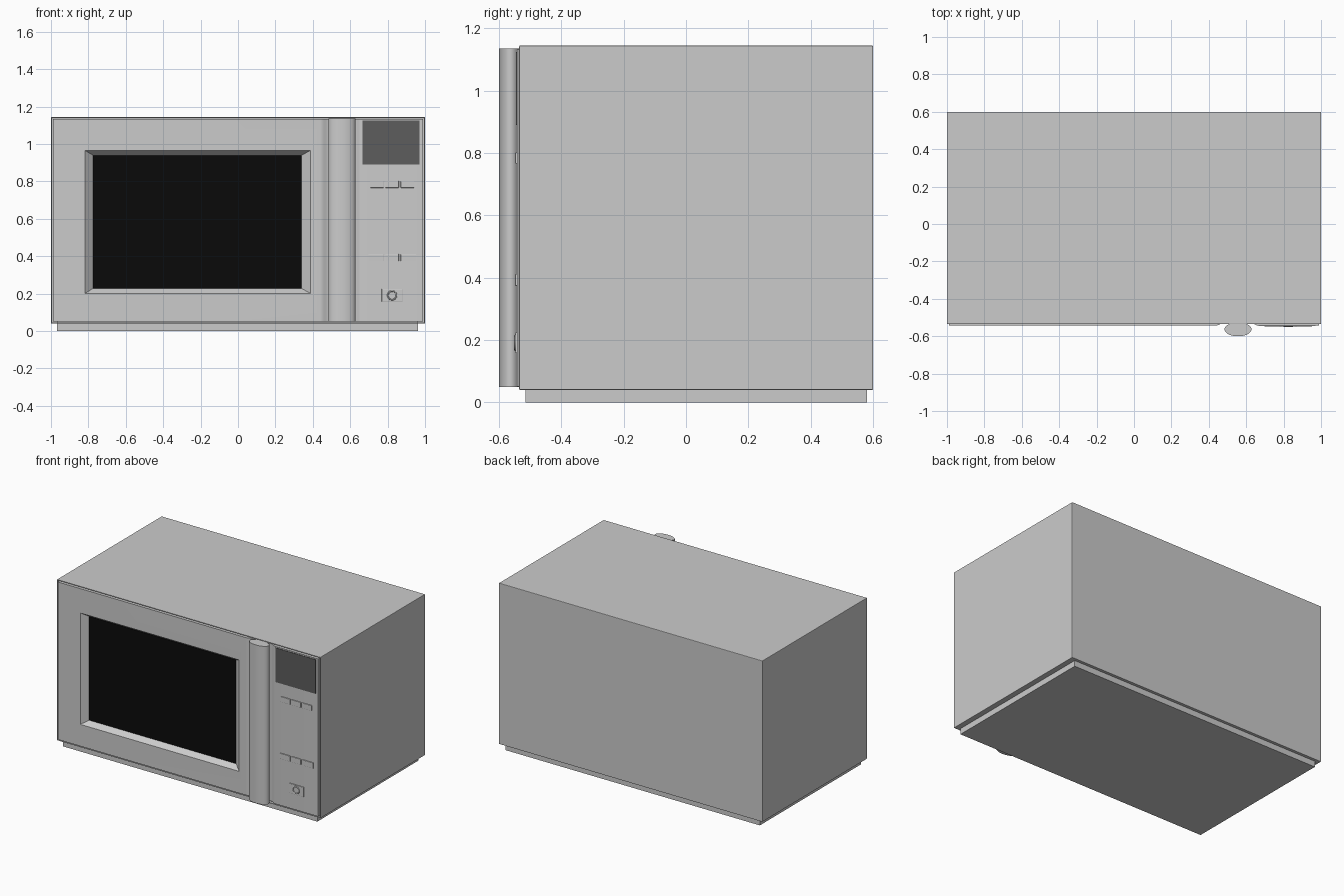
import bpy, bmesh, math

if "Cube" in bpy.data.objects:
    bpy.data.objects.remove(bpy.data.objects["Cube"])


def finish(name, bm, mat=None, bevel=0.0, smooth=False):
    bmesh.ops.recalc_face_normals(bm, faces=bm.faces[:])
    me = bpy.data.meshes.new(name)
    bm.to_mesh(me)
    bm.free()
    ob = bpy.data.objects.new(name, me)
    bpy.context.collection.objects.link(ob)
    if mat:
        me.materials.append(mat)
    if bevel:
        mod = ob.modifiers.new("bevel", 'BEVEL')
        mod.width, mod.segments, mod.limit_method = bevel, 2, 'ANGLE'
    if smooth:
        bpy.context.view_layer.objects.active = ob
        ob.select_set(True)
        bpy.ops.object.shade_smooth_by_angle(angle=math.radians(35))
        ob.select_set(False)
    return ob


def box_bm(x0, x1, y0, y1, z0, z1):
    bm = bmesh.new()
    bmesh.ops.create_cube(bm, size=1)
    for v in bm.verts:
        v.co = (x1 if v.co.x > 0 else x0, y1 if v.co.y > 0 else y0, z1 if v.co.z > 0 else z0)
    return bm


def box(name, *dims, **kw):
    return finish(name, box_bm(*dims), **kw)


def column(name, pts, z0, z1, **kw):
    """Extrude a plan (x, y) outline upwards."""
    bm = bmesh.new()
    face = bm.faces.new([bm.verts.new((x, y, z0)) for x, y in pts])
    ext = bmesh.ops.extrude_face_region(bm, geom=[face])
    for v in ext['geom']:
        if isinstance(v, bmesh.types.BMVert):
            v.co.z = z1
    return finish(name, bm, **kw)


def colour(name, g):
    m = bpy.data.materials.new(name)
    m.diffuse_color = (g, g, g, 1)
    m.use_nodes = True
    m.node_tree.nodes["Principled BSDF"].inputs["Base Color"].default_value = m.diffuse_color
    return m


black = colour("window_black", 0.003)
dark = colour("display_grey", 0.11)

# Cabinet with a shallow pocket in the front for the fascia
bm = box_bm(-1, 1, -0.535, 0.6, 0.04, 1.145)
bm.normal_update()
front = min(bm.faces, key=lambda f: f.calc_center_median().y)
bmesh.ops.inset_region(bm, faces=[front], thickness=0.008)
ext = bmesh.ops.extrude_face_region(bm, geom=[front])
bmesh.ops.translate(bm, verts=[v for v in ext['geom'] if isinstance(v, bmesh.types.BMVert)],
                    vec=(0, 0.055, 0))
bmesh.ops.delete(bm, geom=[front], context='FACES')
finish("cabinet", bm, bevel=0.003)

# Base plinth
box("base", -0.967, 0.963, -0.515, 0.58, 0, 0.05)

# Fascia: door and control panel with a rounded channel behind the handle
F, G, N = -0.542, -0.525, 8
ease = [(i / N, (1 - math.cos(math.pi * i / N)) / 2) for i in range(N + 1)]
plan = [(-0.988, -0.478), (-0.988, F)]
plan += [(0.44 + 0.05 * t, F + (G - F) * s) for t, s in ease]
plan += [(0.62 + 0.04 * t, G + (F - G) * s) for t, s in ease]
plan += [(0.988, F), (0.988, -0.478)]
fascia = column("door_and_panel", plan, 0.052, 1.133)

# Tapered window recess
bm = box_bm(-0.82, 0.39, -0.542, -0.505, 0.20, 0.967)
for v in bm.verts:
    if v.co.y > -0.52:
        v.co.x = -0.775 if v.co.x < 0 else 0.34
        v.co.z = 0.228 if v.co.z < 0.5 else 0.94
    else:
        v.co.y -= 0.002
cutter = finish("window_cutter", bm)
cutter.hide_render = True
cutter.hide_viewport = True
mod = fascia.modifiers.new("window", 'BOOLEAN')
mod.operation, mod.object, mod.solver = 'DIFFERENCE', cutter, 'EXACT'
bpy.context.view_layer.objects.active = fascia
fascia.select_set(True)
bpy.ops.object.modifier_apply(modifier="window")
bpy.ops.object.shade_smooth_by_angle(angle=math.radians(25))
fascia.select_set(False)

# Window glass
box("window_glass", -0.775, 0.34, -0.507, -0.49, 0.228, 0.94, mat=black)

# Oval handle bar
oval = [(0.556 + 0.072 * math.cos(a), -0.563 + 0.037 * math.sin(a))
        for a in (2 * math.pi * i / 48 for i in range(48))]
column("handle", oval, 0.05, 1.136, smooth=True)

# Display screen
box("display", 0.665, 0.97, -0.545, -0.53, 0.89, 1.125, mat=dark)

# Button rows
rows = {"upper": (0.766, 0.802, [(0.706, 0.778), (0.788, 0.86), (0.87, 0.942)]),
        "lower": (0.374, 0.412, [(0.698, 0.778), (0.788, 0.86), (0.87, 0.953)])}
for row, (z0, z1, spans) in rows.items():
    for i, (x0, x1) in enumerate(spans):
        box(f"{row}_button_{i + 1}", x0, x1, -0.548, -0.53, z0, z1, bevel=0.002)

# Start button with a raised ring
box("start_button", 0.768, 0.88, -0.547, -0.53, 0.158, 0.225, bevel=0.002)
bpy.ops.mesh.primitive_torus_add(major_radius=0.023, minor_radius=0.004, major_segments=32,
                                 minor_segments=8, location=(0.824, -0.547, 0.191),
                                 rotation=(math.pi / 2, 0, 0))
bpy.context.object.name = "start_button_ring"
bpy.ops.object.shade_smooth_by_angle()
